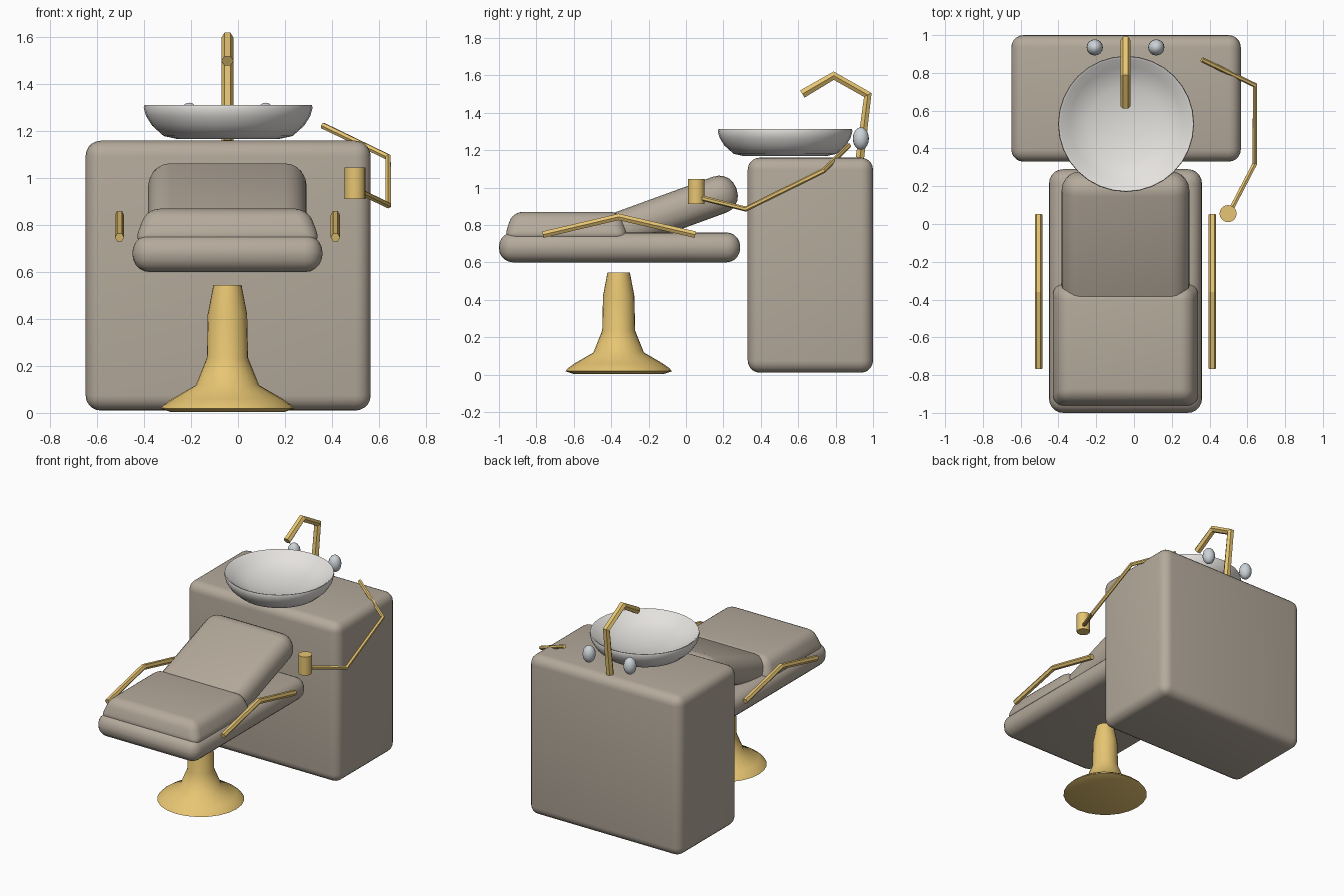
import bpy, bmesh, math

if "Cube" in bpy.data.objects:
    bpy.data.objects.remove(bpy.data.objects["Cube"])


def material(name, rgb):
    m = bpy.data.materials.new(name)
    m.diffuse_color = (*rgb, 1)
    m.use_nodes = True
    m.node_tree.nodes["Principled BSDF"].inputs["Base Color"].default_value = m.diffuse_color
    return m


TAUPE = material("taupe", (0.46, 0.40, 0.33))
GOLD = material("gold", (0.80, 0.56, 0.17))
CERAMIC = material("ceramic", (0.78, 0.76, 0.73))
CHROME = material("chrome", (0.60, 0.65, 0.68))
CX = -0.045  # symmetry line of the chair and sink


def finish(name, bm, mat, loc=(0, 0, 0), smooth=None):
    bmesh.ops.recalc_face_normals(bm, faces=bm.faces)
    me = bpy.data.meshes.new(name)
    bm.to_mesh(me)
    bm.free()
    me.materials.append(mat)
    ob = bpy.data.objects.new(name, me)
    ob.location = loc
    bpy.context.collection.objects.link(ob)
    if smooth:
        bpy.ops.object.select_all(action='DESELECT')
        ob.select_set(True)
        bpy.context.view_layer.objects.active = ob
        bpy.ops.object.shade_smooth_by_angle(angle=math.radians(smooth))
    return ob


def soft_box(name, loc, dims, bevel, taper=(1, 1), tilt=0):
    """Box with rounded edges; taper scales the top face in x and y."""
    bm = bmesh.new()
    bmesh.ops.create_cube(bm, size=1)
    for v in bm.verts:
        if v.co.z > 0:
            v.co.x *= taper[0]
            v.co.y *= taper[1]
        v.co = [a * b for a, b in zip(v.co, dims)]
    bmesh.ops.bevel(bm, geom=bm.edges[:], offset=bevel, segments=5,
                    profile=0.5, affect='EDGES', clamp_overlap=True)
    ob = finish(name, bm, TAUPE, loc, 35)
    ob.rotation_euler.x = math.radians(tilt)
    return ob


def lathe(name, profile, loc, mat, steps, smooth=35):
    bm = bmesh.new()
    vs = [bm.verts.new((r, 0, z)) for r, z in profile]
    es = [bm.edges.new(p) for p in zip(vs, vs[1:])]
    bmesh.ops.spin(bm, geom=vs + es, axis=(0, 0, 1), cent=(0, 0, 0),
                   angle=2 * math.pi, steps=steps)
    bmesh.ops.remove_doubles(bm, verts=bm.verts, dist=1e-4)
    return finish(name, bm, mat, loc, smooth)


def tube(name, points, radius):
    """Six-sided rod along a polyline."""
    cu = bpy.data.curves.new(name, 'CURVE')
    cu.dimensions = '3D'
    cu.bevel_depth = radius
    cu.bevel_resolution = 1
    cu.use_fill_caps = True
    sp = cu.splines.new('POLY')
    sp.points.add(len(points) - 1)
    for p, co in zip(sp.points, points):
        p.co = (*co, 1)
    sp.use_smooth = False
    cu.materials.append(GOLD)
    ob = bpy.data.objects.new(name, cu)
    bpy.context.collection.objects.link(ob)
    bpy.ops.object.select_all(action='DESELECT')
    ob.select_set(True)
    bpy.context.view_layer.objects.active = ob
    bpy.ops.object.convert(target='MESH')


# Cabinet
soft_box("cabinet", (-0.042, 0.665, 0.585), (1.215, 0.67, 1.15), 0.065)

# Chair cushions
soft_box("seat_base", (CX, -0.355, 0.68), (0.81, 1.29, 0.16), 0.075)
soft_box("seat_cushion", (CX, -0.64, 0.795), (0.80, 0.67, 0.15), 0.055, (0.86, 0.86))
soft_box("backrest", (CX, -0.083, 0.866), (0.675, 0.75, 0.205), 0.095, tilt=20)

# Chair pedestal
lathe("pedestal", [(0, 0.003), (0.24, 0.003), (0.285, 0.018), (0.27, 0.035), (0.235, 0.06),
                   (0.135, 0.118), (0.088, 0.235), (0.084, 0.42), (0.06, 0.545), (0, 0.545)],
      (CX, -0.36, 0), GOLD, 24, 40)

# Armrests
for side, label in ((-1, "left"), (1, "right")):
    x = CX + side * 0.46
    tube(label + "_armrest", [(x, -0.765, 0.748), (x, -0.36, 0.843), (x, 0.05, 0.748)], 0.02)

# Basin
lathe("basin", [(0, 1.168), (0.22, 1.168), (0.275, 1.18), (0.325, 1.225), (0.35, 1.265),
                (0.36, 1.30), (0.357, 1.312), (0.345, 1.308), (0.30, 1.265),
                (0.20, 1.228), (0.10, 1.212), (0, 1.205)],
      (-0.042, 0.53, 0), CERAMIC, 32, 50)

# Faucet
tube("faucet", [(CX, 0.93, 1.16), (CX, 0.972, 1.495), (CX, 0.79, 1.598), (CX, 0.622, 1.5)], 0.026)

# Tap knobs
for side, label in ((-1, "left"), (1, "right")):
    bm = bmesh.new()
    bmesh.ops.create_uvsphere(bm, u_segments=16, v_segments=10, radius=1)
    bmesh.ops.scale(bm, vec=(0.043, 0.043, 0.06), verts=bm.verts)
    finish(label + "_knob", bm, CHROME, (CX + side * 0.163, 0.935, 1.262), 40)

# Swing arm with cup
tube("swing_arm", [(0.36, 0.87, 1.225), (0.64, 0.735, 1.09), (0.64, 0.32, 0.885),
                   (0.505, 0.06, 0.95)], 0.014)
lathe("cup", [(0, 0.912), (0.045, 0.912), (0.045, 1.045), (0, 1.045)],
      (0.498, 0.055, 0), GOLD, 20)
